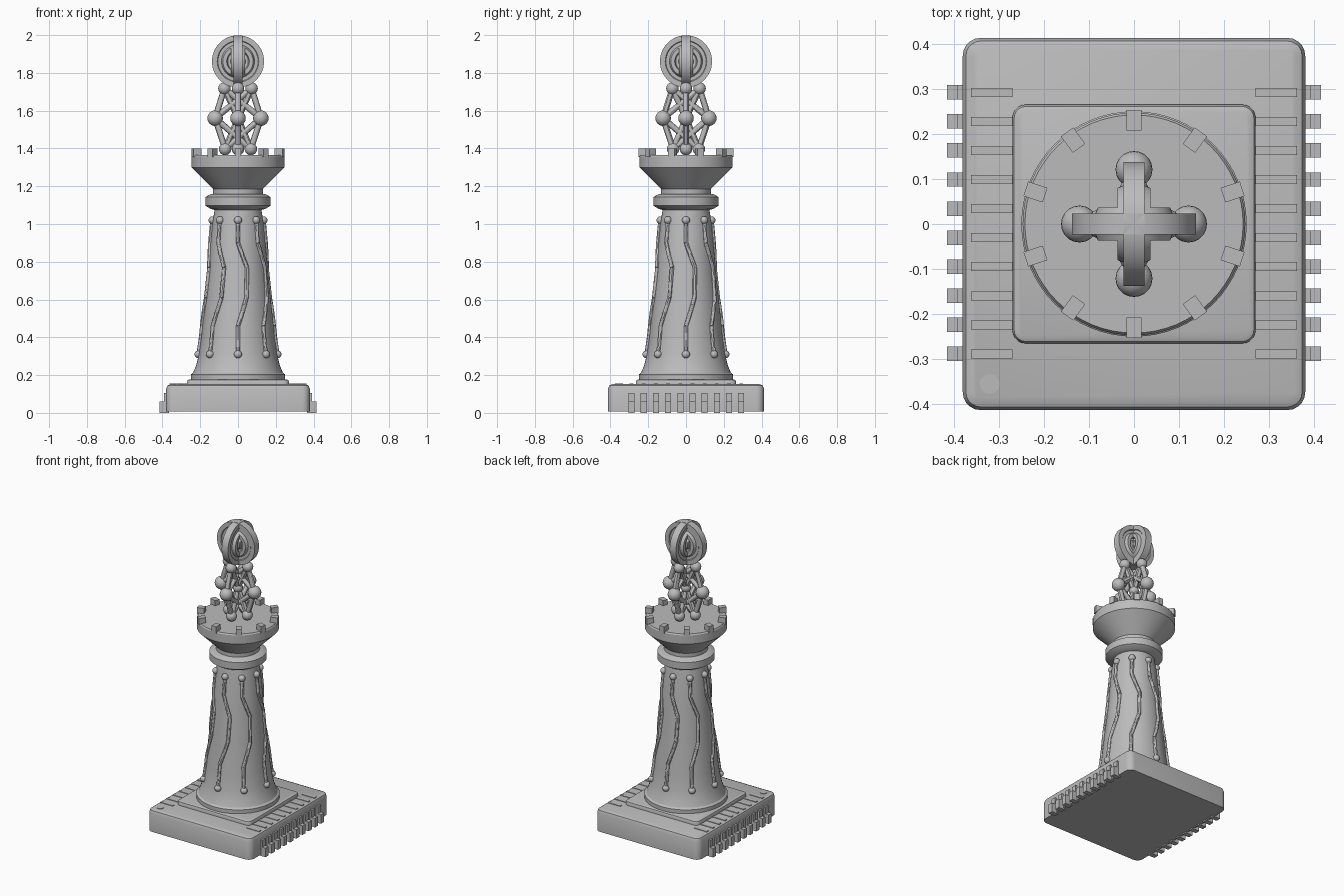
import bpy, bmesh
from math import sin, cos, pi, radians
from mathutils import Vector, Matrix

cube = bpy.data.objects.get("Cube")
if cube:
    bpy.data.objects.remove(cube)

grey = bpy.data.materials.new("stone_grey")
grey.use_nodes = True
grey.diffuse_color = (0.5, 0.5, 0.5, 1)
grey.node_tree.nodes["Principled BSDF"].inputs["Base Color"].default_value = (0.5, 0.5, 0.5, 1)


def finish(name, bm, smooth=True):
    bmesh.ops.recalc_face_normals(bm, faces=bm.faces)
    mesh = bpy.data.meshes.new(name)
    bm.to_mesh(mesh)
    bm.free()
    obj = bpy.data.objects.new(name, mesh)
    bpy.context.collection.objects.link(obj)
    mesh.materials.append(grey)
    if smooth:
        bpy.ops.object.select_all(action='DESELECT')
        obj.select_set(True)
        bpy.context.view_layer.objects.active = obj
        bpy.ops.object.shade_smooth_by_angle(angle=radians(30))


def add_box(bm, centre, size, turn=0):
    mat = Matrix.Rotation(turn, 4, 'Z') @ Matrix.Translation(centre) @ Matrix.Diagonal((*size, 1))
    bmesh.ops.create_cube(bm, size=1, matrix=mat)


def add_ball(bm, centre, radius):
    bmesh.ops.create_uvsphere(bm, u_segments=20, v_segments=12, radius=radius,
                              matrix=Matrix.Translation(centre))


def add_rod(bm, a, b, radius):
    a, b = Vector(a), Vector(b)
    mat = Matrix.Translation((a + b) / 2) @ (b - a).to_track_quat('Z', 'Y').to_matrix().to_4x4()
    bmesh.ops.create_cone(bm, segments=12, radius1=radius, radius2=radius,
                          depth=(b - a).length, cap_ends=True, matrix=mat)


def lathe(name, profile, segments, mat):
    """Spin an (r, z) profile around the z axis, then place it with mat."""
    bm = bmesh.new()
    verts = [bm.verts.new((r, 0, z)) for r, z in profile]
    edges = [bm.edges.new(pair) for pair in zip(verts, verts[1:])]
    bmesh.ops.spin(bm, geom=verts + edges, cent=(0, 0, 0), axis=(0, 0, 1),
                   angle=2 * pi, steps=segments)
    bmesh.ops.remove_doubles(bm, verts=bm.verts[:], dist=1e-5)
    bmesh.ops.transform(bm, matrix=mat, verts=bm.verts[:])
    finish(name, bm)


def slab(name, half_x, half_y, z0, z1, corner, rim):
    """Rounded rectangular block with a chamfered top edge."""
    bm = bmesh.new()
    add_box(bm, (0, 0, (z0 + z1) / 2), (2 * half_x, 2 * half_y, z1 - z0))
    upright = [e for e in bm.edges if abs(e.verts[0].co.z - e.verts[1].co.z) > 0.001]
    bmesh.ops.bevel(bm, geom=upright, offset=corner, segments=5, profile=0.5, affect='EDGES')
    top = [e for e in bm.edges if all(v.co.z > z1 - 0.001 for v in e.verts)]
    bmesh.ops.bevel(bm, geom=top, offset=rim, segments=2, profile=0.5, affect='EDGES')
    finish(name, bm)


# Chip-shaped base and raised plinth
slab("chip_base", 0.38, 0.413, 0.008, 0.152, 0.04, 0.024)
slab("plinth", 0.27, 0.265, 0.15, 0.178, 0.03, 0.014)

# Pins down both sides, with contact strips on the top
pins, strips = bmesh.new(), bmesh.new()
for side in (-1, 1):
    for i in range(10):
        y = 0.002 + (i - 4.5) * 0.0645
        add_box(pins, (side * 0.378, y, 0.0525), (0.028, 0.032, 0.105))
        add_box(pins, (side * 0.395, y, 0.03), (0.04, 0.032, 0.06))
        add_box(strips, (side * 0.316, y, 0.147), (0.092, 0.02, 0.017))
finish("side_pins", pins, False)
finish("contact_strips", strips, False)

# Round corner marker
marker = bmesh.new()
add_rod(marker, (-0.32, -0.355, 0.148), (-0.32, -0.355, 0.155), 0.022)
finish("corner_marker", marker)

# Turned column with collar and flared capital
shaft = [(0.25, 0.17), (0.25, 0.203), (0.238, 0.212), (0.222, 0.25), (0.207, 0.31),
         (0.194, 0.4), (0.174, 0.6), (0.154, 0.8), (0.136, 1.0), (0.124, 1.075)]
head = [(0.145, 1.08), (0.172, 1.097), (0.172, 1.143), (0.145, 1.158), (0.132, 1.16),
        (0.132, 1.185), (0.247, 1.30), (0.247, 1.357), (0.242, 1.365), (0, 1.365)]
lathe("column", [(0, 0.17)] + shaft + head, 64, Matrix())

# Ten battlement blocks
blocks = bmesh.new()
for i in range(10):
    add_box(blocks, (0.23, 0, 1.378), (0.045, 0.034, 0.044), pi / 2 + i * pi / 5)
finish("battlements", blocks, False)


def shaft_radius(z):
    for (r0, z0), (r1, z1) in zip(shaft, shaft[1:]):
        if z0 <= z <= z1:
            return r0 + (r1 - r0) * (z - z0) / (z1 - z0)


# Eight kinked circuit traces with round ends
kinks = [(1.02, 0), (0.9, 0), (0.77, 0.3), (0.61, 0.26), (0.46, 0), (0.31, 0)]
points = []
for (z0, a0), (z1, a1) in zip(kinks, kinks[1:]):
    for t in (0, 0.25, 0.5, 0.75):
        points.append((z0 + (z1 - z0) * t, a0 + (a1 - a0) * t))
points.append(kinks[-1])
traces, ends = bmesh.new(), bmesh.new()
for i in range(8):
    path = []
    for z, a in points:
        r, angle = shaft_radius(z) + 0.002, i * pi / 4 + a
        path.append((r * cos(angle), r * sin(angle), z))
    for a, b in zip(path, path[1:]):
        add_rod(traces, a, b, 0.011)
    for p in (path[0], path[-1]):
        add_ball(ends, p, 0.021)
finish("circuit_traces", traces)
finish("trace_ends", ends)

# Two crossed node lattices, each with a ribbed medallion on top
low = [(-0.068, 1.397), (0.068, 1.397)]
middle = [(-0.121, 1.56), (0, 1.56), (0.121, 1.56)]
high = [(-0.072, 1.717), (0.072, 1.717)]
medallion = [(0, 0.02), (0.02, 0.037), (0.034, 0.037), (0.04, 0.018), (0.054, 0.018),
             (0.06, 0.037), (0.08, 0.037), (0.088, 0.018), (0.106, 0.018),
             (0.11, 0.023), (0.138, 0.023)]
medallion += [(r, -z) for r, z in reversed(medallion)]
for name, turn in (("wide", 0), ("deep", pi / 2)):
    spin = Matrix.Rotation(turn, 4, 'Z')

    def place(p):
        return spin @ Vector((p[0], 0, p[1]))

    nodes, links = bmesh.new(), bmesh.new()
    for p in low + high:
        add_ball(nodes, place(p), 0.033)
    for m in middle:
        add_ball(nodes, place(m), 0.041 if m[0] else 0.03)
        for p in low + high:
            add_rod(links, place(m), place(p), 0.016)
    finish(name + "_nodes", nodes)
    finish(name + "_links", links)
    upright = Matrix.Translation((0, 0, 1.861)) @ spin @ Matrix.Rotation(pi / 2, 4, 'X')
    lathe(name + "_medallion", medallion, 48, upright)
